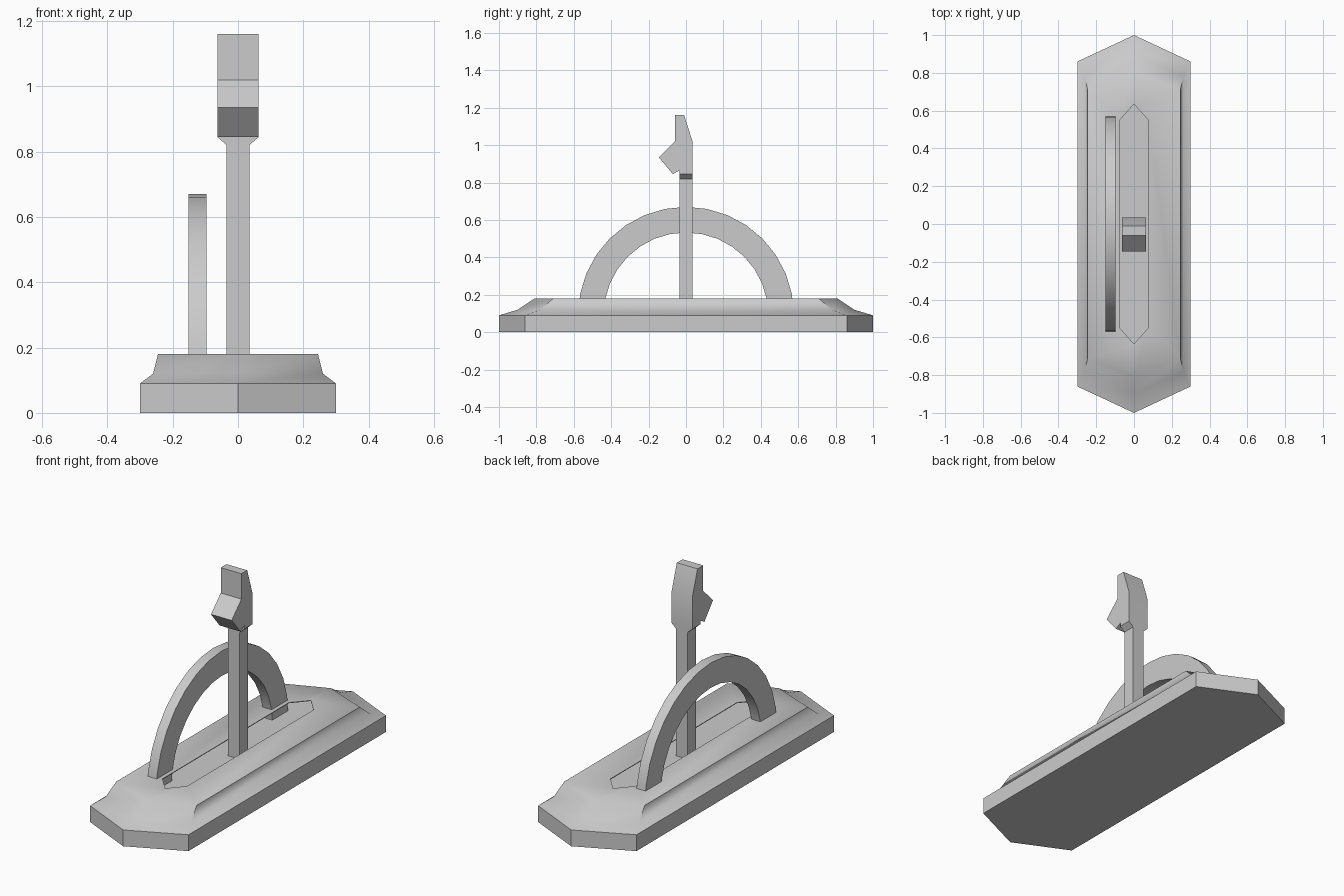
import bpy, bmesh, math

cube = bpy.data.objects.get("Cube")
if cube:
    bpy.data.objects.remove(cube)

grey = bpy.data.materials.new("plain grey")
grey.use_nodes = True
grey.diffuse_color = (0.6, 0.6, 0.6, 1)
grey.node_tree.nodes["Principled BSDF"].inputs["Base Color"].default_value = (0.6, 0.6, 0.6, 1)

FLOOR, DECK = 0.12, 0.18


def hexagon(half_width, shoulder, tip, z):
    """Long six-sided outline with pointed ends."""
    return [(half_width, -shoulder, z), (half_width, shoulder, z), (0, tip, z),
            (-half_width, shoulder, z), (-half_width, -shoulder, z), (0, -tip, z)]


def loft(name, rings, cap_start=True, cap_end=True, angle=45):
    """Join matching rings of points with side faces."""
    bm = bmesh.new()
    loops = [[bm.verts.new(p) for p in ring] for ring in rings]
    for a, b in zip(loops, loops[1:]):
        for i in range(len(a)):
            j = (i + 1) % len(a)
            bm.faces.new((a[i], a[j], b[j], b[i]))
    if cap_start:
        bm.faces.new(loops[0][::-1])
    if cap_end:
        bm.faces.new(loops[-1])
    bmesh.ops.recalc_face_normals(bm, faces=bm.faces)
    mesh = bpy.data.meshes.new(name)
    bm.to_mesh(mesh)
    bm.free()
    mesh.materials.append(grey)
    obj = bpy.data.objects.new(name, mesh)
    bpy.context.collection.objects.link(obj)
    bpy.ops.object.select_all(action='DESELECT')
    bpy.context.view_layer.objects.active = obj
    obj.select_set(True)
    bpy.ops.object.shade_smooth_by_angle(angle=math.radians(angle))
    return obj


def extrude_x(name, profile, x0, x1, angle=30):
    """Side profile in y and z, given thickness along x."""
    return loft(name, [[(x, y, z) for y, z in profile] for x in (x0, x1)], angle=angle)


def rectangle(half_x, half_y, z):
    return [(-half_x, -half_y, z), (half_x, -half_y, z),
            (half_x, half_y, z), (-half_x, half_y, z)]


# Base: stepped shell with a slot through its deck
loft("base", [
    hexagon(0.30, 0.86, 1.00, 0),
    hexagon(0.30, 0.86, 1.00, 0.09),
    hexagon(0.26, 0.78, 0.90, FLOOR),
    hexagon(0.245, 0.71, 0.81, DECK),
    hexagon(0.075, 0.55, 0.635, DECK),
    hexagon(0.075, 0.55, 0.635, DECK - 0.004),
], cap_end=False)

# Floor seen through the slot
loft("slot_floor", [hexagon(0.25, 0.75, 0.87, FLOOR - 0.01),
                    hexagon(0.25, 0.75, 0.87, FLOOR)])

# Curved guide beside the lever
steps, centre_z = 16, 0.093
angles = [math.pi * i / steps for i in range(steps + 1)]
outer = [(0.577 * math.cos(a), centre_z + 0.577 * math.sin(a)) for a in angles]
inner = [(0.44 * math.cos(a), centre_z + 0.44 * math.sin(a)) for a in reversed(angles)]
extrude_x("guide_arch", outer + inner, -0.152, -0.097)

# Lever post, flaring under the head
loft("lever_post", [rectangle(0.035, 0.035, FLOOR),
                    rectangle(0.035, 0.035, 0.82),
                    rectangle(0.063, 0.035, 0.845)], angle=30)

# Lever head with a thumb catch pointing forward
extrude_x("lever_head", [
    (-0.06, 1.16), (-0.01, 1.16), (0.035, 1.02), (0.035, 0.845), (-0.035, 0.845),
    (-0.035, 0.865), (-0.07, 0.845), (-0.145, 0.935), (-0.06, 1.02),
], -0.063, 0.063)
